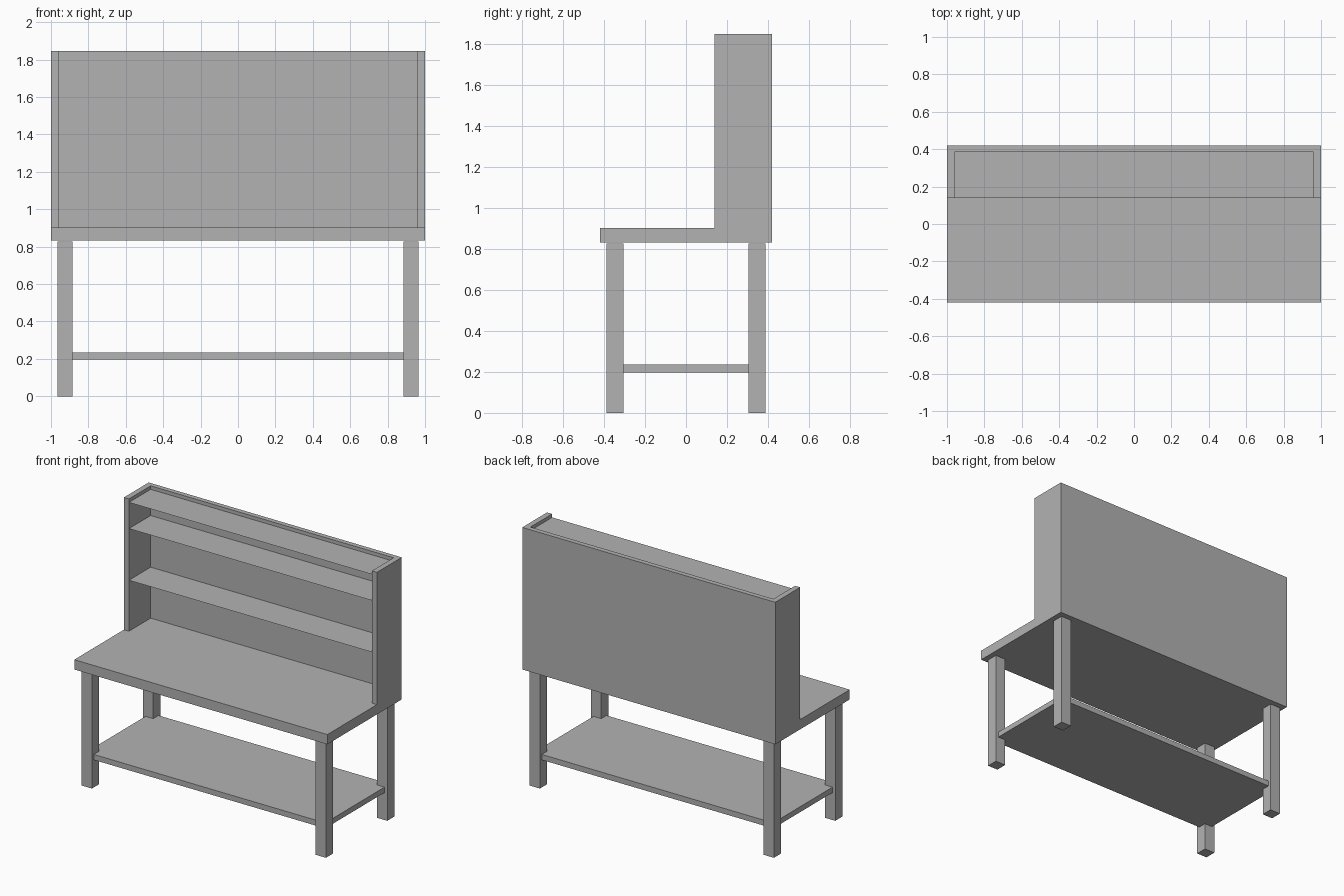
import bpy
import bmesh
from mathutils import Vector

cube = bpy.data.objects.get("Cube")
if cube:
    bpy.data.objects.remove(cube, do_unlink=True)

# Single grey finish
GREY = (0.448, 0.448, 0.448, 1.0)
grey = bpy.data.materials.new("plain_grey")
grey.use_nodes = True
grey.diffuse_color = GREY
grey.node_tree.nodes["Principled BSDF"].inputs["Base Color"].default_value = GREY

# Main dimensions
HALF_W, HALF_D = 1.0, 0.42
TOP_LOW, TOP_HIGH, HUTCH_HIGH = 0.832, 0.902, 1.847
INNER_X, INNER_BACK, HUTCH_FRONT = 0.96, 0.385, 0.14


def add_object(name, bm):
    mesh = bpy.data.meshes.new(name)
    bm.to_mesh(mesh)
    bm.free()
    mesh.materials.append(grey)
    obj = bpy.data.objects.new(name, mesh)
    bpy.context.scene.collection.objects.link(obj)
    return obj


def box_mesh(low, high):
    low, high = Vector(low), Vector(high)
    bm = bmesh.new()
    bmesh.ops.create_cube(bm, size=1)
    bmesh.ops.scale(bm, vec=high - low, verts=bm.verts)
    bmesh.ops.translate(bm, vec=(low + high) / 2, verts=bm.verts)
    return bm


# Worktop with the hutch back and side walls raised from it as one solid
bm = box_mesh((-HALF_W, -HALF_D, TOP_LOW), (HALF_W, HALF_D, TOP_HIGH))
cuts = [((x, 0, 0), (1, 0, 0)) for x in (-INNER_X, INNER_X)]
cuts += [((0, y, 0), (0, 1, 0)) for y in (HUTCH_FRONT, INNER_BACK)]
for point, normal in cuts:
    bmesh.ops.bisect_plane(bm, geom=bm.verts[:] + bm.edges[:] + bm.faces[:],
                           plane_co=point, plane_no=normal)
bm.normal_update()
walls = []
for face in bm.faces:
    c = face.calc_center_median()
    on_wall = abs(c.x) > INNER_X or c.y > INNER_BACK
    if face.normal.z > 0.9 and c.y > HUTCH_FRONT and on_wall:
        walls.append(face)
raised = bmesh.ops.extrude_face_region(bm, geom=walls)["geom"]
bmesh.ops.translate(bm, vec=(0, 0, HUTCH_HIGH - TOP_HIGH),
                    verts=[v for v in raised if isinstance(v, bmesh.types.BMVert)])
bmesh.ops.dissolve_limit(bm, angle_limit=0.01, verts=bm.verts, edges=bm.edges)
bmesh.ops.recalc_face_normals(bm, faces=bm.faces)
add_object("worktop_and_hutch", bm)

# Thin sheet shelves in the hutch
for name, z in (("lower", 1.266), ("middle", 1.635), ("upper", 1.822)):
    bm = bmesh.new()
    corners = ((-INNER_X, HUTCH_FRONT), (INNER_X, HUTCH_FRONT),
               (INNER_X, INNER_BACK), (-INNER_X, INNER_BACK))
    bm.faces.new([bm.verts.new((x, y, z)) for x, y in corners])
    add_object(name + "_hutch_shelf", bm)

# Four square legs, just short of the worktop
for side, sx in (("left", 1), ("right", -1)):
    for end, sy in (("front", -1), ("back", 1)):
        x, y, half = sx * 0.925, sy * 0.346, 0.041
        bm = box_mesh((x - half, y - half, 0), (x + half, y + half, 0.827))
        add_object(f"{end}_{side}_leg", bm)

# Low storage shelf let into the legs
add_object("bottom_shelf", box_mesh((-0.945, -0.365, 0.196), (0.945, 0.365, 0.235)))
